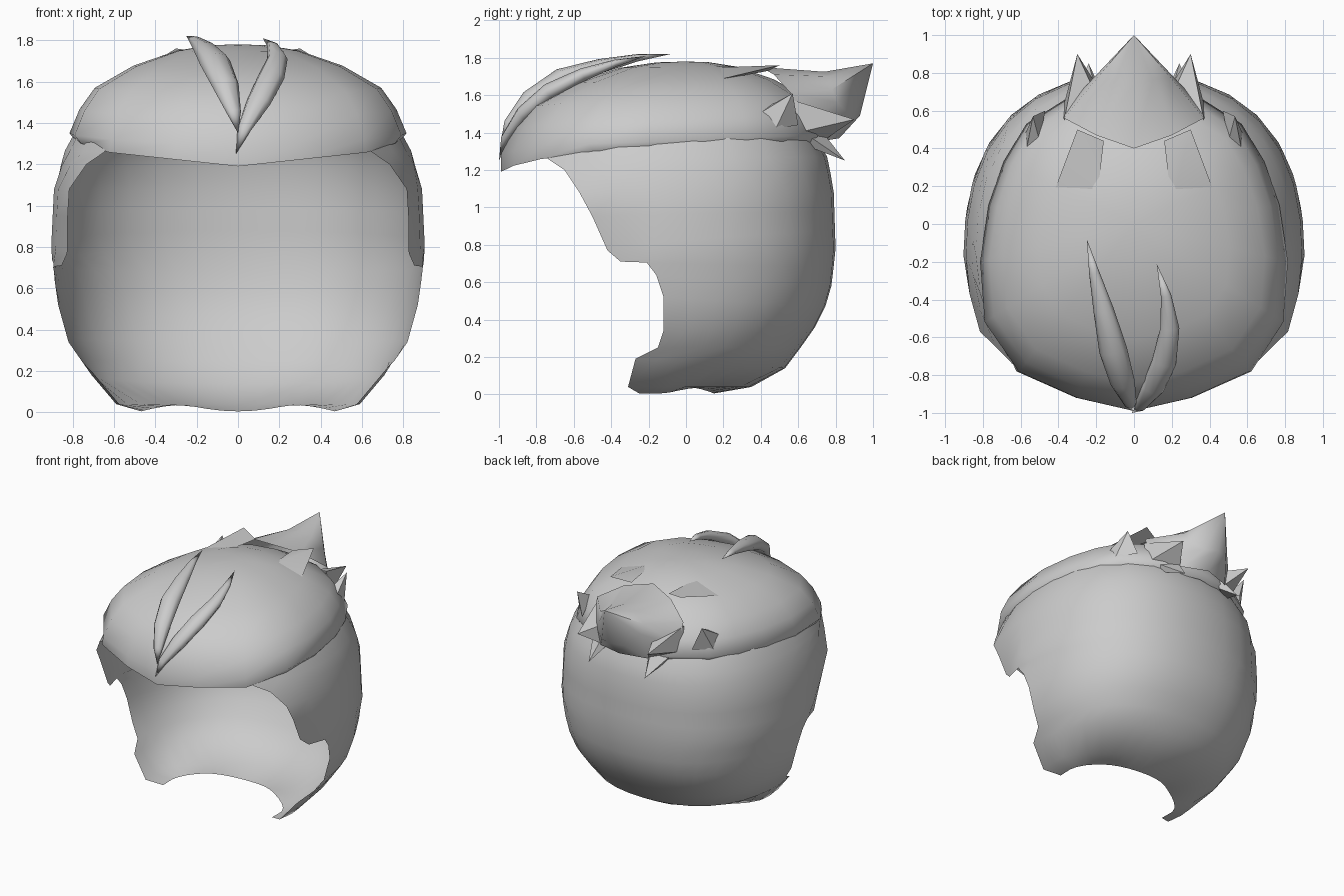
import bpy, bmesh, math
from mathutils import Vector

if "Cube" in bpy.data.objects:
    bpy.data.objects.remove(bpy.data.objects["Cube"])

GREY = (0.6, 0.6, 0.6, 1)
mat = bpy.data.materials.new("hair grey")
mat.use_nodes = True
mat.diffuse_color = GREY
mat.node_tree.nodes["Principled BSDF"].inputs["Base Color"].default_value = GREY


def finish(name, bm, angle):
    bmesh.ops.remove_doubles(bm, verts=bm.verts, dist=0.0005)
    bmesh.ops.recalc_face_normals(bm, faces=bm.faces)
    mesh = bpy.data.meshes.new(name)
    bm.to_mesh(mesh)
    bm.free()
    mesh.materials.append(mat)
    obj = bpy.data.objects.new(name, mesh)
    bpy.context.collection.objects.link(obj)
    bpy.ops.object.select_all(action="DESELECT")
    obj.select_set(True)
    bpy.context.view_layer.objects.active = obj
    bpy.ops.object.shade_smooth_by_angle(angle=math.radians(angle))


def loft(name, rows, closed, angle=50):
    """Skin a list of equally long point rows."""
    bm = bmesh.new()
    grid = [[bm.verts.new(p) for p in row] for row in rows]
    count = len(rows[0])
    for a, b in zip(grid, grid[1:]):
        for i in range(count if closed else count - 1):
            j = (i + 1) % count
            bm.faces.new((a[i], a[j], b[j], b[i]))
    finish(name, bm, angle)


def spike(name, base, tip):
    """Pointed lock: a fan from a base outline to a tip."""
    bm = bmesh.new()
    ring = [bm.verts.new(p) for p in base]
    end = bm.verts.new(tip)
    for i in range(len(ring)):
        bm.faces.new((ring[i - 1], ring[i], end))
    finish(name, bm, 35)


def flip(p):
    return (-p[0], p[1], p[2])


def both_sides(name, base, tip):
    spike("left_" + name, base, tip)
    spike("right_" + name, [flip(p) for p in base], flip(tip))


def mirrored_ring(half):
    return half + [flip(p) for p in half[-2:0:-1]]


# Lower shell outline: height, half width, back y, front radius
PROFILE = [
    (1.37, 0.78, 0.70, 0.9), (1.26, 0.84, 0.76, 0.92), (1.08, 0.89, 0.79, 1.05),
    (0.77, 0.905, 0.80, 0.66), (0.52, 0.87, 0.77, 0.6), (0.34, 0.82, 0.68, 0.6),
    (0.14, 0.68, 0.53, 0.6), (0.04, 0.59, 0.35, 0.7), (0.005, 0.47, 0.15, 0.8),
]
# Front edge of the shell, height and y, from the brow down past the ear
EDGE = [(1.37, -0.72), (1.26, -0.74), (1.20, -0.65), (1.08, -0.57), (0.95, -0.5), (0.77, -0.42),
        (0.71, -0.35), (0.705, -0.21), (0.64, -0.16), (0.52, -0.12), (0.34, -0.12), (0.25, -0.15),
        (0.19, -0.27), (0.04, -0.31), (0.005, -0.25)]
BACK_Z = [1.37, 1.27, 1.18, 1.08, 0.98, 0.88, 0.78, 0.68, 0.58, 0.47, 0.36, 0.25, 0.14, 0.04, 0.005]
MID_Y, STEPS = -0.15, 10


def outline(z):
    for a, b in zip(PROFILE, PROFILE[1:]):
        if z >= b[0]:
            f = (a[0] - z) / (a[0] - b[0])
            return [p + (q - p) * f for p, q in zip(a[1:], b[1:])]
    return PROFILE[-1][1:]


def shell_row(back_z, edge_z, edge_y):
    _, back, front = outline(edge_z)
    end = math.acos((edge_y - MID_Y) / (front if edge_y < MID_Y else back - MID_Y))
    row = []
    for i in range(-STEPS, STEPS + 1):
        u = i / STEPS
        z = back_z + (edge_z - back_z) * u * u
        w, back, front = outline(z)
        c, s = math.cos(end * u), math.sin(end * u)
        # squarer back corners, pulled in along the nape
        corner = math.sin(2 * end * u) ** 2 if c > 0 else 0
        full = 1 + corner * (0.05 if z > 0.1 else -0.14)
        rise = 0.03 * corner if z < 0.03 else 0
        row.append((w * s * full, MID_Y + c * full * (back - MID_Y if c > 0 else front), z + rise))
    return row


loft("lower_hair_shell", [shell_row(b, *e) for b, e in zip(BACK_Z, EDGE)], False, 70)

# Cap: half of the rim outline, mirrored to a ring
RIM = mirrored_ring([
    (0, -0.99, 1.29), (0.3, -0.92, 1.30), (0.61, -0.78, 1.32), (0.79, -0.52, 1.34),
    (0.815, -0.2, 1.35), (0.77, 0.1, 1.36), (0.69, 0.33, 1.37), (0.57, 0.53, 1.38),
    (0.3, 0.70, 1.38), (0, 0.76, 1.38)])
DOME = [(1, 0), (0.94, 0.27), (0.85, 0.51), (0.62, 0.76), (0.36, 0.93), (0.16, 0.99), (0, 1)]


def lip(p):
    x, y, z = p
    if y < -0.7:
        return (x * 1.02, y, 1.19 + 0.11 * abs(x))
    return (x * 0.96, y * 0.96, z - 0.04)


cap_rows = [[lip(p) for p in RIM]]
for r, h in DOME:
    cap_rows.append([(x * r, y * r, z + (1.78 - z) * h) for x, y, z in RIM])
loft("hair_cap", cap_rows, True, 60)

# Back tuft: swept from the cap to one raised tip
TUFT_BASE = mirrored_ring([(0, 0.40, 1.75), (0.2, 0.47, 1.71), (0.37, 0.56, 1.61),
                           (0.36, 0.62, 1.45), (0.2, 0.76, 1.36), (0, 0.82, 1.37)])
TUFT_MID = mirrored_ring([(0, 0.74, 1.725), (0.1, 0.76, 1.70), (0.19, 0.78, 1.63),
                          (0.18, 0.81, 1.56), (0.1, 0.89, 1.48), (0, 0.93, 1.49)])
loft("back_tuft", [TUFT_BASE, TUFT_MID, [(0, 1, 1.77)] * len(TUFT_BASE)], True)

# Smaller locks around the tuft
both_sides("back_lock", [(0.37, 0.55, 1.58), (0.38, 0.60, 1.40), (0.2, 0.74, 1.36), (0.2, 0.68, 1.5)],
           (0.3, 0.9, 1.47))
both_sides("low_lock", [(0.36, 0.6, 1.42), (0.3, 0.64, 1.33), (0.18, 0.72, 1.34), (0.2, 0.7, 1.44)],
           (0.24, 0.85, 1.25))
both_sides("side_lock", [(0.58, 0.34, 1.47), (0.575, 0.48, 1.42), (0.47, 0.6, 1.44), (0.5, 0.44, 1.54)],
           (0.535, 0.57, 1.61))
both_sides("top_shard", [(0.45, 0.1, 1.665), (0.2, 0.1, 1.745), (0.16, 0.44, 1.73)], (0.3, 0.5, 1.76))


# Two curled strands on the front
def strand(name, path):
    pts = [Vector(p[:3]) for p in path]
    rows = []
    for i, p in enumerate(pts):
        along = (pts[min(i + 1, len(pts) - 1)] - pts[max(i - 1, 0)]).normalized()
        side = along.cross(Vector((0, -0.6, 1))).normalized()
        out = side.cross(along)
        w = path[i][3]
        rows.append([p + side * w * math.cos(k * math.pi / 4) + out * w * 0.7 * math.sin(k * math.pi / 4)
                     for k in range(8)])
    loft(name, rows, True, 70)


strand("right_strand", [(0, -0.99, 1.35, 0), (-0.02, -0.95, 1.45, 0.035), (-0.06, -0.84, 1.58, 0.065),
                        (-0.11, -0.67, 1.69, 0.075), (-0.16, -0.46, 1.755, 0.055),
                        (-0.21, -0.26, 1.80, 0.028), (-0.25, -0.08, 1.82, 0)])
strand("left_strand", [(-0.01, -1, 1.25, 0), (0.03, -0.965, 1.37, 0.035), (0.10, -0.87, 1.50, 0.06),
                       (0.16, -0.73, 1.62, 0.065), (0.19, -0.55, 1.71, 0.05),
                       (0.17, -0.38, 1.77, 0.028), (0.12, -0.21, 1.81, 0)])
